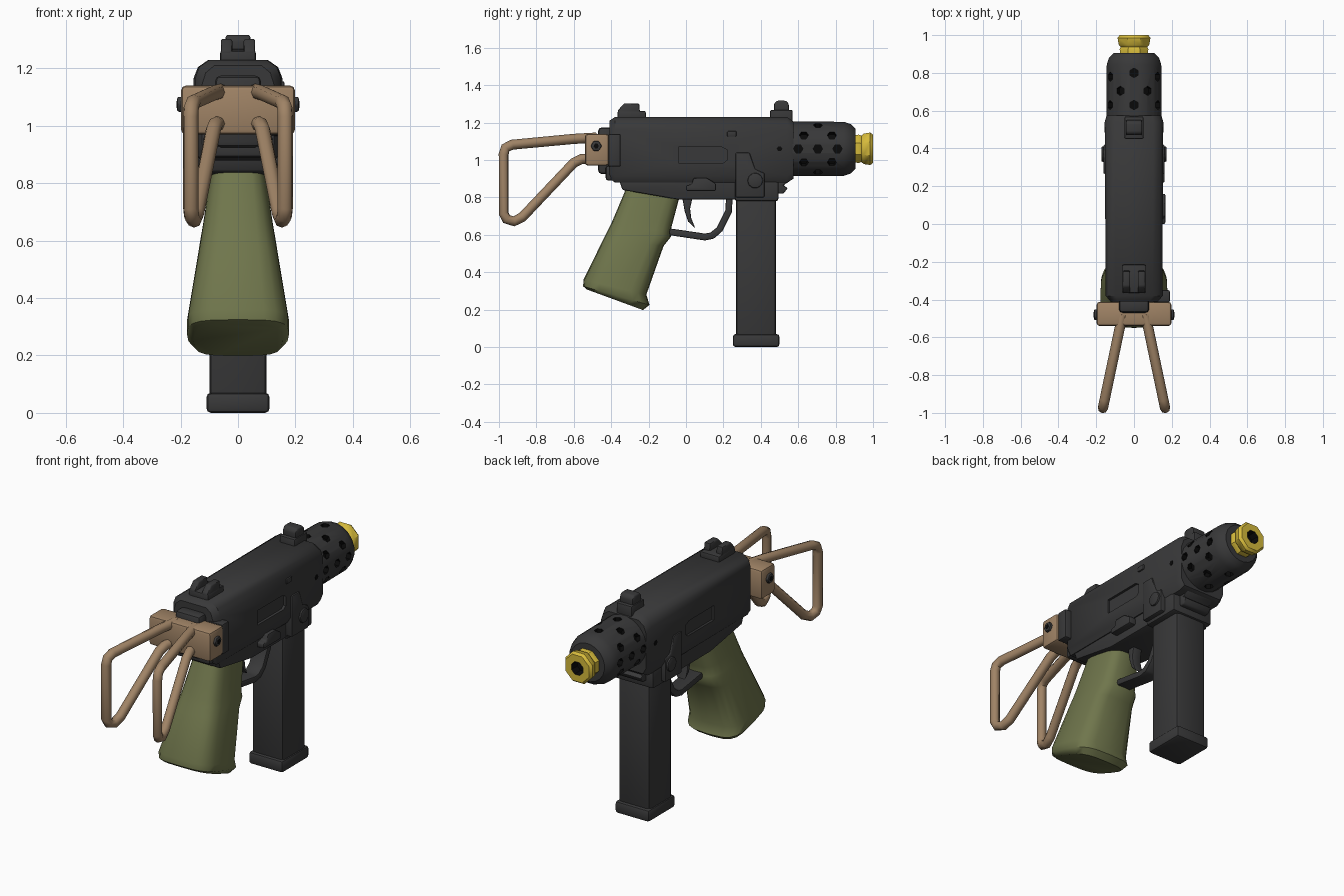
import bpy, bmesh, math
from mathutils import Vector

if "Cube" in bpy.data.objects:
    bpy.data.objects.remove(bpy.data.objects["Cube"])

def material(name, rgb):
    m = bpy.data.materials.new(name)
    m.diffuse_color = (*rgb, 1)
    m.use_nodes = True
    m.node_tree.nodes["Principled BSDF"].inputs["Base Color"].default_value = m.diffuse_color
    return m

DARK = material("dark_grey", (0.040, 0.040, 0.041))
BLACK = material("black", (0.003, 0.003, 0.003))
OLIVE = material("olive_green", (0.160, 0.180, 0.072))
TAN = material("tan", (0.350, 0.228, 0.132))
YELLOW = material("yellow", (0.680, 0.500, 0.045))
AXIS_Z = 1.06  # barrel height

def finish(ob, bevel=0, cutter=None, angle=40):
    bpy.ops.object.select_all(action='DESELECT')
    ob.select_set(True)
    bpy.context.view_layer.objects.active = ob
    if cutter:
        m = ob.modifiers.new("cut", 'BOOLEAN')
        m.operation, m.solver, m.object = 'DIFFERENCE', 'EXACT', cutter
        bpy.ops.object.modifier_apply(modifier=m.name)
        bpy.data.objects.remove(cutter)
    if bevel:
        m = ob.modifiers.new("bevel", 'BEVEL')
        m.width, m.segments, m.limit_method = bevel, 2, 'ANGLE'
        m.angle_limit = math.radians(30)
        bpy.ops.object.modifier_apply(modifier=m.name)
    bpy.ops.object.shade_smooth_by_angle(angle=math.radians(angle))
    return ob

def skin(name, bodies, mats, slot=0):
    """Each body is a list of matching rings, bridged and capped."""
    bm = bmesh.new()
    for rings in bodies:
        vs = [[bm.verts.new(p) for p in r] for r in rings]
        n = len(vs[0])
        for a, b in zip(vs, vs[1:]):
            for i in range(n):
                j = (i + 1) % n
                bm.faces.new((a[i], a[j], b[j], b[i]))
        bm.faces.new(vs[0])
        bm.faces.new(vs[-1])
    bmesh.ops.recalc_face_normals(bm, faces=bm.faces)
    for f in bm.faces:
        f.material_index = slot
    me = bpy.data.meshes.new(name)
    bm.to_mesh(me)
    bm.free()
    for m in mats:
        me.materials.append(m)
    ob = bpy.data.objects.new(name, me)
    bpy.context.collection.objects.link(ob)
    return ob

def slab(pts, x0, x1):
    return [[(x, y, z) for y, z in pts] for x in (x0, x1)]

def rect(y0, y1, z0, z1):
    return [(y0, z0), (y1, z0), (y1, z1), (y0, z1)]

def prism(name, pts, x0, x1, mat=DARK, bevel=0.008):
    return finish(skin(name, [slab(pts, x0, x1)], [mat]), bevel)

def disc(y, z, r, n=10):
    return [(y + r * math.cos(2 * math.pi * i / n), z + r * math.sin(2 * math.pi * i / n)) for i in range(n)]

def lathe(profile, n):
    offs = math.pi / n
    return [[(r * math.cos(2 * math.pi * i / n + offs), y, AXIS_Z + r * math.sin(2 * math.pi * i / n + offs))
             for i in range(n)] for y, r in profile]

def tube(name, pts, r, mat):
    cu = bpy.data.curves.new(name, 'CURVE')
    cu.dimensions, cu.bevel_depth, cu.bevel_resolution, cu.use_fill_caps = '3D', r, 2, True
    sp = cu.splines.new('POLY')
    sp.points.add(len(pts) - 1)
    for p, c in zip(sp.points, pts):
        p.co = (*c, 1)
    ob = bpy.data.objects.new(name, cu)
    bpy.context.collection.objects.link(ob)
    cu.materials.append(mat)
    bpy.ops.object.select_all(action='DESELECT')
    ob.select_set(True)
    bpy.context.view_layer.objects.active = ob
    bpy.ops.object.convert(target='MESH')
    return finish(bpy.context.view_layer.objects.active, angle=50)

# receiver with a shallow port on each side
def section(y, w, zt, zb):
    half = [(w * 0.66, zt), (w * 0.9, zt - 0.025), (w, zt - 0.065), (w, zb + 0.035), (w * 0.86, zb)]
    return [(x, y, z) for x, z in half] + [(-x, y, z) for x, z in reversed(half)]

receiver = skin("receiver", [[section(-0.41, 0.125, 1.21, 0.90), section(-0.38, 0.15, 1.23, 0.88),
                              section(0.54, 0.155, 1.23, 0.88), section(0.575, 0.145, 1.205, 0.90)]], [DARK])
port = [(-0.04, 0.985), (0.20, 0.985), (0.22, 1.0), (0.22, 1.055), (0.19, 1.07), (-0.04, 1.07)]
cut = skin("port_cutter", [slab(port, s * 0.138, s * 0.2) for s in (1, -1)], [DARK])
finish(receiver, 0, cut)

# lower frame, magazine well and front catch
prism("lower_frame", [(-0.36, 0.90), (-0.34, 0.84), (-0.05, 0.79), (0.30, 0.79), (0.30, 0.90)], -0.125, 0.125)
prism("magazine_well", rect(0.26, 0.495, 0.78, 0.91), -0.135, 0.135, bevel=0.015)
prism("front_catch", [(0.48, 0.90), (0.56, 0.89), (0.52, 0.865), (0.545, 0.85), (0.52, 0.82), (0.48, 0.82)], -0.09, 0.09)
for s, side in ((1, "right"), (-1, "left")):
    prism(f"well_plate_{side}", [(0.265, 0.80), (0.42, 0.80), (0.42, 0.93), (0.37, 0.95), (0.34, 1.04), (0.265, 1.04)],
          s * 0.10, s * 0.162)
    prism(f"well_knob_{side}", disc(0.37, 0.89, 0.042), s * 0.13, s * 0.173)
    prism(f"side_hole_{side}", disc(0.50, 1.06, 0.015, 6), s * 0.150, s * 0.157, BLACK, 0)
prism("selector_lever", [(0.0, 0.835), (0.16, 0.835), (0.16, 0.875), (0.11, 0.905), (0.04, 0.905), (0.03, 0.87), (0.0, 0.865)],
      0.11, 0.166)
prism("side_tab", rect(0.22, 0.27, 1.125, 1.155), 0.13, 0.162, bevel=0.006)

# magazine
prism("magazine", rect(0.267, 0.482, 0.03, 0.82), -0.10, 0.10, bevel=0.02)
prism("magazine_base", rect(0.25, 0.50, 0.0, 0.07), -0.11, 0.11, bevel=0.016)

# perforated barrel shroud
def hole(a, y):
    d = Vector((math.cos(a), 0, math.sin(a)))
    u, v = Vector((0, 1, 0)), Vector((-math.sin(a), 0, math.cos(a)))
    c = Vector((0, y, AXIS_Z))
    return [[c + d * r + 0.025 * (u * math.cos(k * math.pi / 3) + v * math.sin(k * math.pi / 3))
             for k in range(6)] for r in (0.118, 0.18)]

holes = []
for k in range(12):
    rows = (0.63, 0.78) if k % 2 else (0.705,)
    if k in (0, 6):
        rows = (0.60, 0.705, 0.81)
    if k in (3, 9):
        rows = (0.63, 0.80)
    holes += [hole(k * math.pi / 6, y) for y in rows]
cut = skin("hole_cutter", holes, [DARK, BLACK], 1)
shroud = skin("barrel_shroud", [lathe([(0.52, 0.149), (0.845, 0.146), (0.88, 0.134), (0.905, 0.11)], 20)], [DARK, BLACK])
finish(shroud, 0, cut)

# muzzle with black bore
muzzle = skin("muzzle", [lathe([(0.89, 0.078), (0.925, 0.082), (0.937, 0.076), (0.95, 0.088), (0.985, 0.094),
                                (1.0, 0.082), (1.0, 0.040), (0.95, 0.036)], 8)], [YELLOW, BLACK])
for f in muzzle.data.polygons:
    c = f.center
    if c.y > 0.94 and math.hypot(c.x, c.z - AXIS_Z) < 0.042:
        f.material_index = 1
finish(muzzle)

# sights
prism("front_sight_base", rect(0.45, 0.57, 1.19, 1.268), -0.05, 0.05)
prism("front_sight_post", [(0.47, 1.25), (0.55, 1.25), (0.55, 1.30), (0.535, 1.317), (0.485, 1.317), (0.47, 1.30)], -0.043, 0.043)
prism("rear_sight_base", rect(-0.365, -0.215, 1.21, 1.262), -0.062, 0.062)
for s, side in ((1, "right"), (-1, "left")):
    prism(f"rear_sight_ear_{side}", [(-0.365, 1.24), (-0.365, 1.265), (-0.33, 1.303), (-0.25, 1.303), (-0.245, 1.24)],
          s * 0.02, s * 0.06)

# pistol grip: rounded sections from back point to front point
def grip_ring(back, front, w, n=20):
    sq = lambda t: math.copysign(abs(t) ** 0.58, t)
    (by, bz), (fy, fz) = back, front
    ring = []
    for i in range(n):
        a = 2 * math.pi * i / n
        c = 0.5 + 0.5 * sq(math.cos(a))
        ring.append((w * sq(math.sin(a)), by + (fy - by) * c, bz + (fz - bz) * c))
    return ring

grip = skin("grip", [[grip_ring(*r) for r in (
    ((-0.315, 0.86), (-0.03, 0.82), 0.095), ((-0.37, 0.73), (-0.07, 0.67), 0.115),
    ((-0.40, 0.66), (-0.085, 0.615), 0.125), ((-0.415, 0.63), (-0.08, 0.59), 0.13),
    ((-0.44, 0.58), (-0.12, 0.54), 0.138), ((-0.548, 0.36), (-0.212, 0.28), 0.178),
    ((-0.55, 0.325), (-0.195, 0.225), 0.178), ((-0.53, 0.308), (-0.23, 0.198), 0.155))]], [OLIVE])
finish(grip, angle=50)

# trigger and guard
prism("trigger", [(-0.02, 0.80), (0.035, 0.80), (0.022, 0.74), (0.028, 0.69), (0.05, 0.635), (0.012, 0.67), (-0.008, 0.73)],
      -0.03, 0.03)
outer = [(-0.10, 0.60), (0.10, 0.57), (0.15, 0.58), (0.195, 0.62), (0.245, 0.72), (0.25, 0.81)]
inner = [(0.215, 0.81), (0.21, 0.73), (0.165, 0.64), (0.13, 0.612), (0.10, 0.607), (-0.09, 0.635)]
prism("trigger_guard", outer + inner, -0.045, 0.045)

# rear cap, stock block and screws
prism("rear_cap", rect(-0.47, -0.39, 0.925, 1.175), -0.08, 0.08, bevel=0.02)
prism("rear_cap_lower", rect(-0.43, -0.36, 0.89, 0.97), -0.12, 0.12, bevel=0.015)
prism("stock_block", rect(-0.54, -0.412, 0.97, 1.14), -0.198, 0.198, TAN, 0.016)
prism("hinge_plate", rect(-0.415, -0.35, 0.965, 1.14), 0.10, 0.19)

# folding stock wire loops
def wire_x(y):
    return 0.065 + (-0.50 - y) * 0.21

wire = [(-0.48, 1.12), (-0.60, 1.113), (-0.93, 1.082), (-0.965, 1.065), (-0.975, 1.03), (-0.975, 0.715),
        (-0.96, 0.685), (-0.92, 0.672), (-0.875, 0.695), (-0.60, 0.985), (-0.56, 1.005), (-0.50, 1.01)]
for s, side in ((1, "right"), (-1, "left")):
    tube(f"stock_wire_{side}", [(s * wire_x(y), y, z) for y, z in wire], 0.027, TAN)
    prism(f"stock_screw_{side}", disc(-0.48, 1.075, 0.03, 6), s * 0.18, s * 0.212, bevel=0.006)
    prism(f"screw_socket_{side}", disc(-0.48, 1.075, 0.014, 6), s * 0.208, s * 0.214, BLACK, 0)
